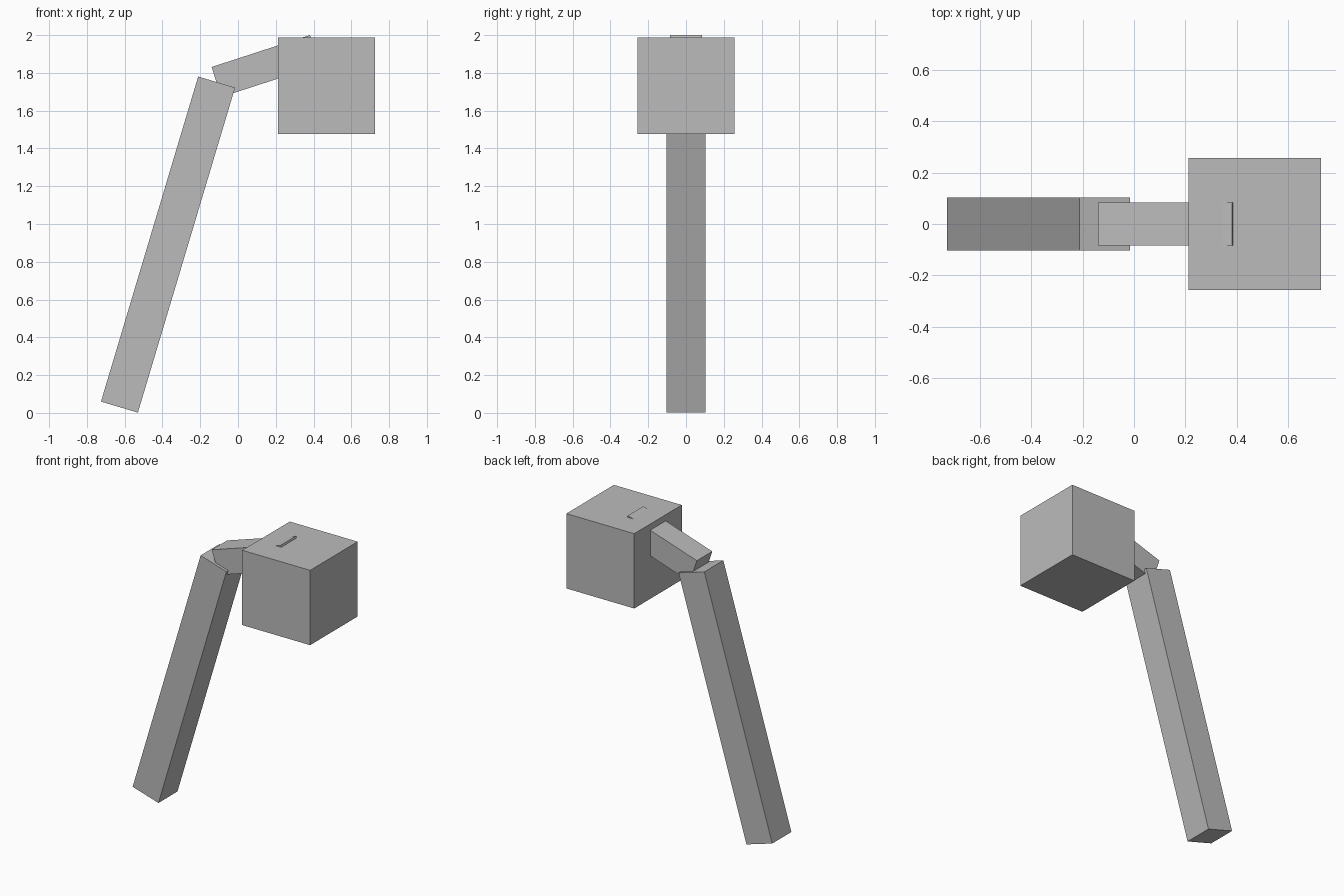
import bpy
import math

if "Cube" in bpy.data.objects:
    bpy.data.objects.remove(bpy.data.objects["Cube"])

# One plain grey for the whole lamp
grey = bpy.data.materials.new("plain_grey")
grey.diffuse_color = (0.5, 0.5, 0.5, 1.0)
grey.use_nodes = True
grey.node_tree.nodes["Principled BSDF"].inputs["Base Color"].default_value = grey.diffuse_color


def box(name, centre, size, tilt=0.0):
    """Box of the given size, tilted in the x-z plane (degrees about y)."""
    bpy.ops.mesh.primitive_cube_add(size=1, location=centre,
                                    rotation=(0, math.radians(tilt), 0))
    ob = bpy.context.object
    ob.name = name
    ob.scale = size
    ob.data.materials.append(grey)
    return ob


# Leaning post
box("post", (-0.3705, 0, 0.891), (0.204, 0.206, 1.796), 16.65)

# Arm rising from the post into the head: placed from its upper edge
tilt, length, thick = math.radians(18.0), 0.548, 0.167
ax, az = math.cos(tilt), math.sin(tilt)
left, top = -0.140, 1.831
box("arm",
    (left + ax * length / 2 + az * thick / 2, 0,
     top + az * length / 2 - ax * thick / 2),
    (length, thick, thick), -18.0)

# Cube head
box("head", (0.469, 0, 1.732), (0.514, 0.514, 0.512))
